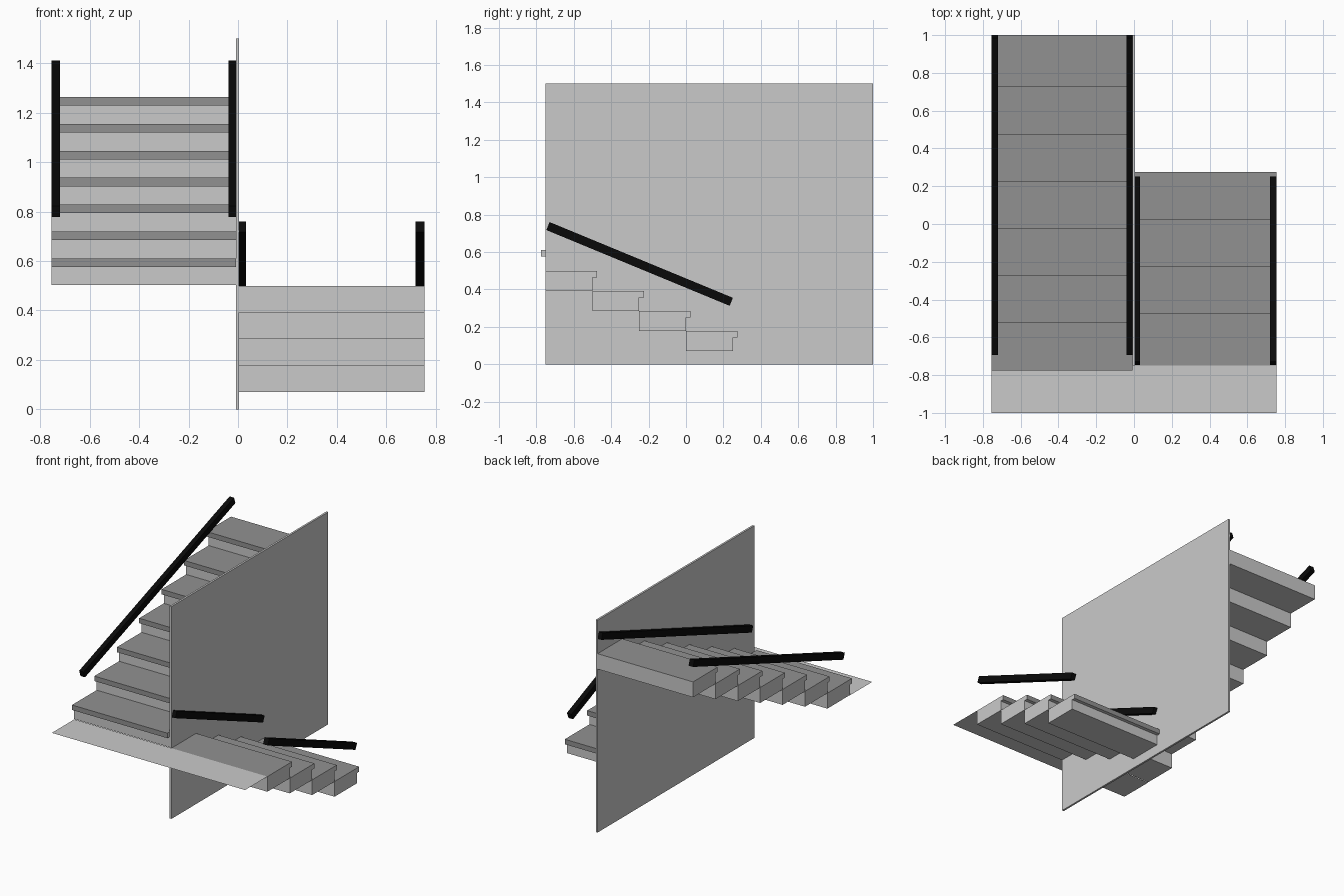
import bpy, bmesh, math
from mathutils import Vector

if "Cube" in bpy.data.objects:
    bpy.data.objects.remove(bpy.data.objects["Cube"])


def material(name, v):
    m = bpy.data.materials.new(name)
    m.diffuse_color = (v, v, v, 1)
    m.use_nodes = True
    m.node_tree.nodes["Principled BSDF"].inputs["Base Color"].default_value = m.diffuse_color
    return m


LIGHT = material("light grey", 0.59)
DARK = material("tread grey", 0.285)
BLACK = material("rail black", 0.003)


def finish(bm, name, mats):
    bmesh.ops.recalc_face_normals(bm, faces=bm.faces)
    me = bpy.data.meshes.new(name)
    bm.to_mesh(me)
    bm.free()
    for m in mats:
        me.materials.append(m)
    ob = bpy.data.objects.new(name, me)
    bpy.context.collection.objects.link(ob)
    return ob


def extrude_x(bm, profile, x0, x1):
    """Solid from a closed (y, z) profile between two x positions."""
    a = [bm.verts.new((x0, y, z)) for y, z in profile]
    b = [bm.verts.new((x1, y, z)) for y, z in profile]
    bm.faces.new(a)
    bm.faces.new(b[::-1])
    n = len(a)
    return [bm.faces.new((a[i], a[(i + 1) % n], b[(i + 1) % n], b[i])) for i in range(n)]


def flight(name, x0, x1, front, steps, side, top, pitch):
    """Stepped flight: side = y direction the risers face; the nosing overhangs."""
    bm = bmesh.new()
    for k in range(steps):
        yf = front - side * 0.25 * k
        yb = yf - side * 0.25
        zt = top + pitch * k
        zb, zn, yn = zt - pitch, zt - 0.035, yf + side * 0.025
        faces = extrude_x(bm, [(yb, zb), (yf, zb), (yf, zn), (yn, zn), (yn, zt), (yb, zt)], x0, x1)
        faces[3].material_index = 1   # nosing edge
        faces[4].material_index = 1   # tread top
    return finish(bm, name, [LIGHT, DARK])


def rail(name, x0, x1, p, q, thick=0.046):
    """Square-ended sloping handrail from p to q in (y, z)."""
    p, q = Vector(p), Vector(q)
    d = (q - p).normalized()
    n = Vector((-d.y, d.x)) * thick / 2
    bm = bmesh.new()
    extrude_x(bm, [p - n, q - n, q + n, p + n], x0, x1)
    return finish(bm, name, [BLACK])


# dividing wall
bm = bmesh.new()
extrude_x(bm, [(-0.75, 0), (1, 0), (1, 1.5), (-0.75, 1.5)], -0.009, 0.005)
finish(bm, "dividing_wall", [LIGHT])

# thin landing
bm = bmesh.new()
bm.faces.new([bm.verts.new((x, y, 0.5)) for x, y in
              ((-0.755, -1), (0.755, -1), (0.755, -0.75), (-0.755, -0.75))])
finish(bm, "landing", [LIGHT])

# stair flights
flight("upper_flight", -0.755, -0.009, -0.75, 7, -1, 0.611, 0.1088)
flight("lower_flight", 0.005, 0.755, 0.25, 4, 1, 0.178, 0.1072)

# handrails
for side, x0, x1 in (("outer", -0.755, -0.72), ("inner", -0.039, -0.006)):
    rail("upper_rail_" + side, x0, x1, (-0.687, 0.801), (0.992, 1.391))
for side, x0, x1 in (("outer", 0.719, 0.755), ("inner", 0.001, 0.033)):
    rail("lower_rail_" + side, x0, x1, (-0.738, 0.739), (0.242, 0.334))
